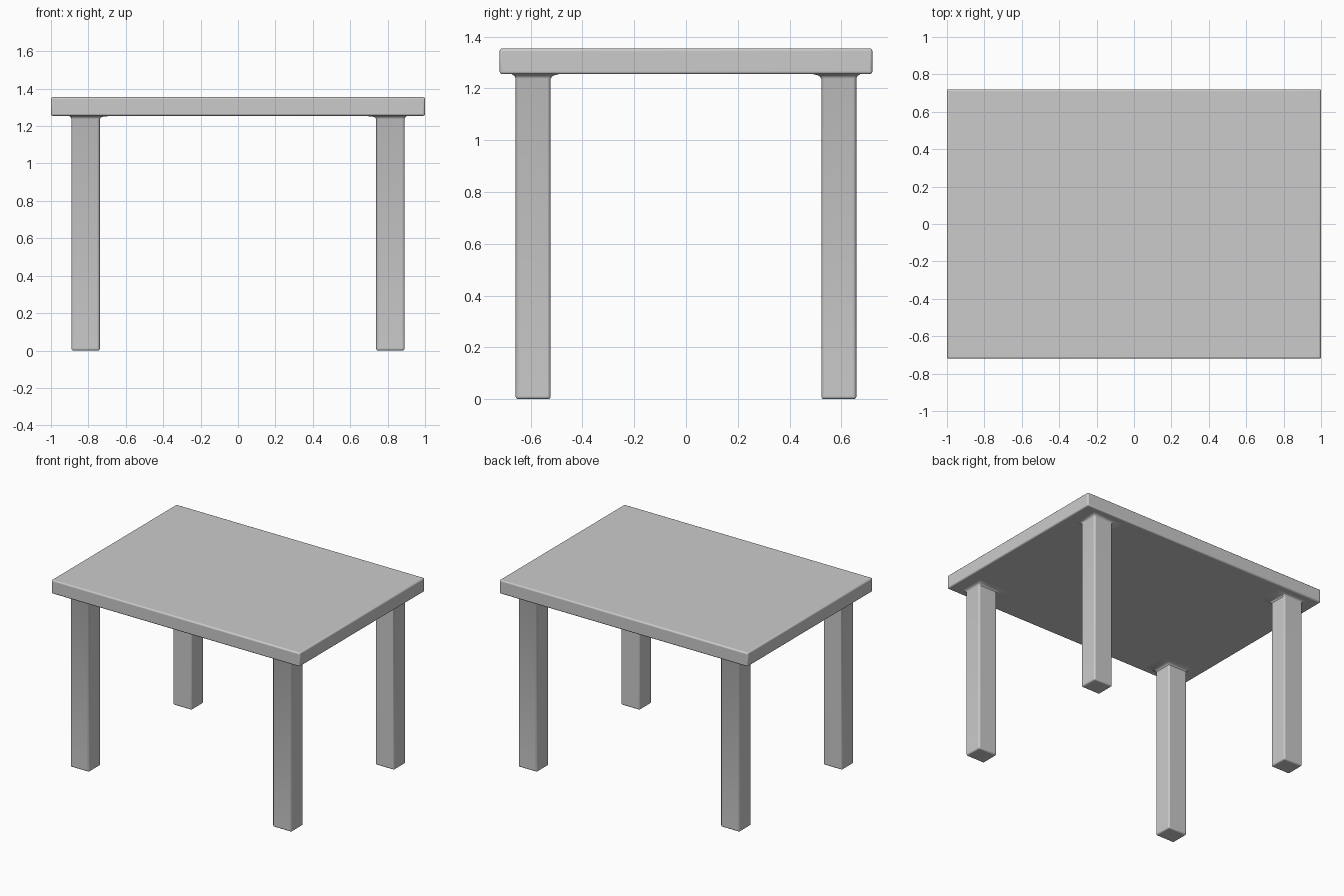
import bpy
import bmesh

if "Cube" in bpy.data.objects:
    bpy.data.objects.remove(bpy.data.objects["Cube"])


def finish(name, bm, bevel, mirror=False):
    """Turn a bmesh into a softly bevelled object."""
    bmesh.ops.recalc_face_normals(bm, faces=bm.faces)
    mesh = bpy.data.meshes.new(name)
    bm.to_mesh(mesh)
    bm.free()
    obj = bpy.data.objects.new(name, mesh)
    bpy.context.collection.objects.link(obj)
    mod = obj.modifiers.new("Soft edges", 'BEVEL')
    mod.width = bevel
    mod.segments = 3
    mod.limit_method = 'ANGLE'
    mod.angle_limit = 1.0
    if mirror:
        mir = obj.modifiers.new("Four corners", 'MIRROR')
        mir.use_axis = (True, True, False)
    bpy.ops.object.select_all(action='DESELECT')
    obj.select_set(True)
    bpy.context.view_layer.objects.active = obj
    bpy.ops.object.shade_smooth_by_angle(angle=0.6)
    return obj


# Tabletop slab
bm = bmesh.new()
bmesh.ops.create_cube(bm, size=1)
bmesh.ops.scale(bm, vec=(2.0, 1.44, 0.1), verts=bm.verts)
bmesh.ops.translate(bm, vec=(0, 0, 1.305), verts=bm.verts)
finish("tabletop", bm, 0.01)

# Leg: stacked rectangles, flaring mostly inward where it meets the slab
# (height, inward x flare, inward y flare, outward flare)
RINGS = [(0.0, 0, 0, 0), (1.238, 0, 0, 0), (1.246, 0.006, 0.006, 0.003),
         (1.251, 0.022, 0.015, 0.008), (1.2555, 0.08, 0.032, 0.016)]
bm = bmesh.new()
loops = []
for z, fx, fy, out in RINGS:
    x0, x1 = 0.739 - fx, 0.891 + out
    y0, y1 = 0.523 - fy, 0.658 + out
    loops.append([bm.verts.new((x, y, z))
                  for x, y in ((x0, y0), (x1, y0), (x1, y1), (x0, y1))])
bm.faces.new(loops[0])
for low, high in zip(loops, loops[1:]):
    for i in range(4):
        j = (i + 1) % 4
        bm.faces.new((low[i], low[j], high[j], high[i]))
finish("legs", bm, 0.01, mirror=True)
